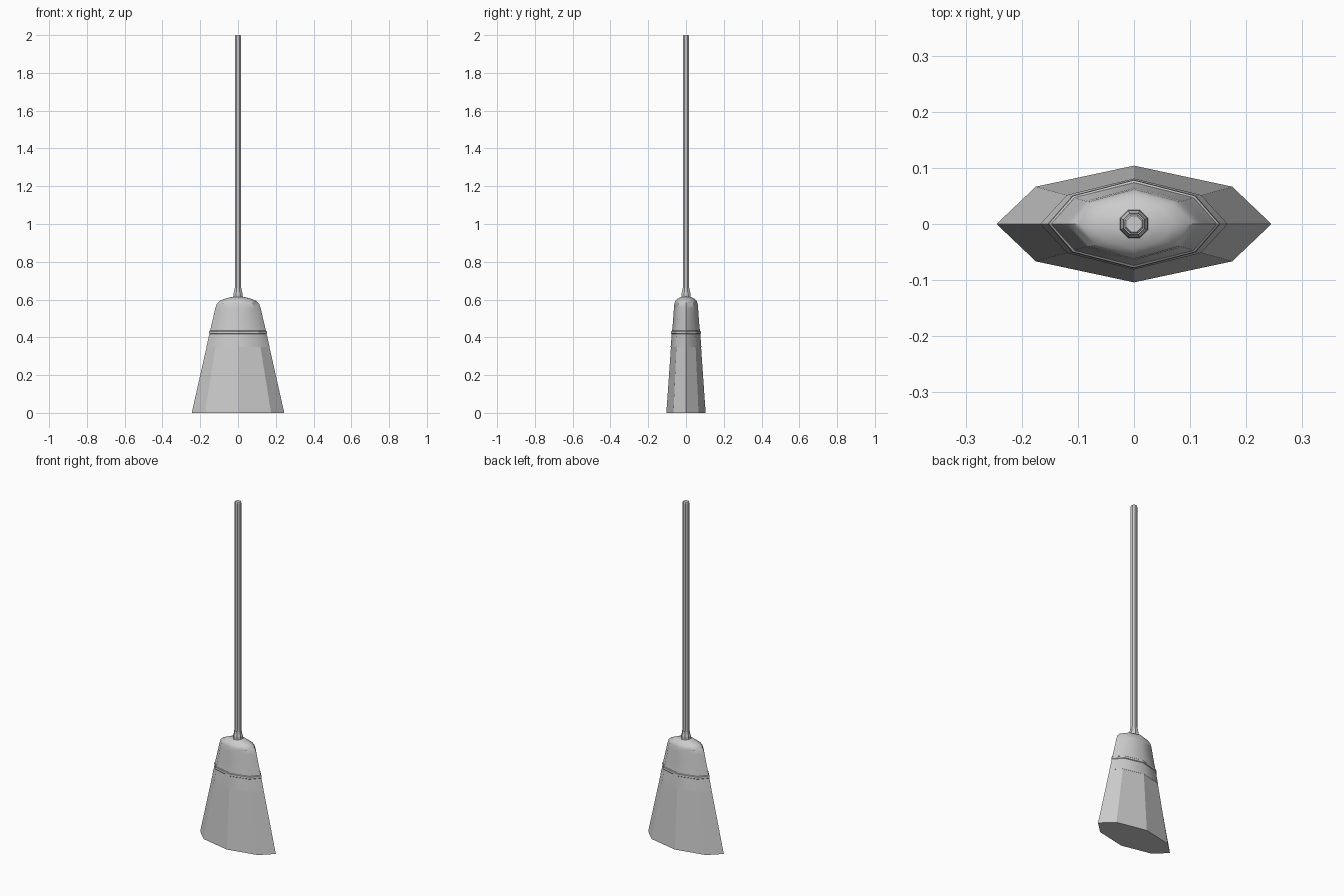
import bpy, bmesh, math

if "Cube" in bpy.data.objects:
    bpy.data.objects.remove(bpy.data.objects["Cube"])


def octagon_ring(a, b, z):
    # flattened eight-sided section with points on the axes
    p = [(1, 0), (.714, .64), (0, 1), (-.714, .64), (-1, 0), (-.714, -.64), (0, -1), (.714, -.64)]
    return [(a * x, b * y, z) for x, y in p]


def round_ring(r, z):
    return [(r * math.cos((i + .5) * math.pi / 4), r * math.sin((i + .5) * math.pi / 4), z)
            for i in range(8)]


def loft(name, rings, smooth=None):
    bm = bmesh.new()
    loops = [[bm.verts.new(c) for c in ring] for ring in rings]
    for lo, hi in zip(loops, loops[1:]):
        for i in range(8):
            j = (i + 1) % 8
            bm.faces.new((lo[i], lo[j], hi[j], hi[i]))
    bm.faces.new(loops[0][::-1])
    bm.faces.new(loops[-1])
    me = bpy.data.meshes.new(name)
    bm.to_mesh(me)
    bm.free()
    ob = bpy.data.objects.new(name, me)
    bpy.context.collection.objects.link(ob)
    if smooth:
        bpy.ops.object.select_all(action='DESELECT')
        ob.select_set(True)
        bpy.context.view_layer.objects.active = ob
        bpy.ops.object.shade_smooth_by_angle(angle=math.radians(smooth))
    return ob


# flared bristle bundle
loft("bristles", [octagon_ring(*s) for s in [(.245, .104, 0), (.164, .079, .36), (.144, .071, .45)]])

# rounded cap over the bristles
cap = [(.167, .081, .35), (.150, .075, .425), (.142, .071, .46), (.130, .067, .51),
       (.120, .064, .555), (.112, .062, .577), (.096, .057, .593),
       (.070, .045, .604), (.045, .032, .611), (.022, .020, .616)]
loft("cap", [octagon_ring(*s) for s in cap], 35)

# stitched binding around the cap
loft("binding", [octagon_ring(*s) for s in
                 [(.151, .075, .418), (.154, .079, .421), (.152, .078, .432), (.148, .074, .435)]])

# collar and handle
loft("collar", [round_ring(.027, .605), round_ring(.026, .63), round_ring(.022, .645), round_ring(.020, .66)])
loft("handle", [round_ring(.018, .6), round_ring(.018, 1.995), round_ring(.015, 2.0)])
